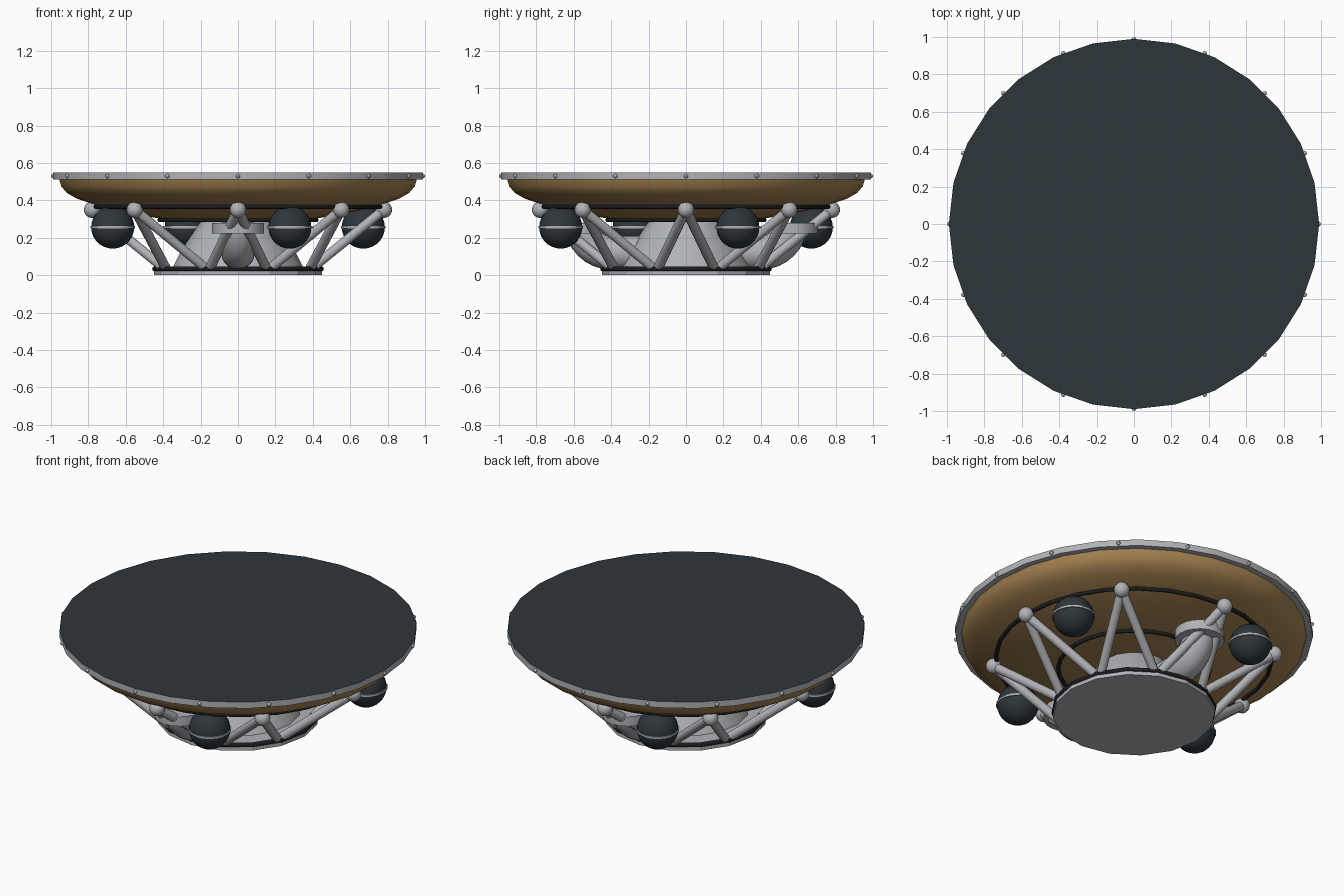
import bpy, bmesh, math
from mathutils import Vector

if "Cube" in bpy.data.objects:
    bpy.data.objects.remove(bpy.data.objects["Cube"])


def material(name, rgb):
    m = bpy.data.materials.new(name)
    m.use_nodes = True
    m.diffuse_color = (*rgb, 1)
    m.node_tree.nodes["Principled BSDF"].inputs["Base Color"].default_value = (*rgb, 1)
    return m


slate = material("dark slate", (0.027, 0.037, 0.044))
black = material("black rubber", (0.011, 0.012, 0.014))
grey = material("light grey metal", (0.44, 0.45, 0.47))
tan = material("tan ablator", (0.39, 0.23, 0.085))


def finish(bm, name, mat, angle=35):
    bmesh.ops.recalc_face_normals(bm, faces=bm.faces)
    mesh = bpy.data.meshes.new(name)
    bm.to_mesh(mesh)
    bm.free()
    mesh.materials.append(mat)
    ob = bpy.data.objects.new(name, mesh)
    bpy.context.collection.objects.link(ob)
    bpy.ops.object.select_all(action="DESELECT")
    ob.select_set(True)
    bpy.context.view_layer.objects.active = ob
    bpy.ops.object.shade_smooth_by_angle(angle=math.radians(angle))
    return ob


def lathe(name, profile, sides, mat, center=(0, 0, 0), angle=35):
    """Spin a radius/height profile about the vertical axis."""
    bm = bmesh.new()
    verts = [bm.verts.new((r, 0, z)) for r, z in profile]
    edges = [bm.edges.new(pair) for pair in zip(verts, verts[1:])]
    bmesh.ops.spin(bm, geom=verts + edges, cent=(0, 0, 0), axis=(0, 0, 1),
                   angle=math.tau, steps=sides, use_duplicate=False)
    bmesh.ops.remove_doubles(bm, verts=bm.verts, dist=0.0005)
    bmesh.ops.translate(bm, verts=bm.verts, vec=center)
    return finish(bm, name, mat, angle)


def ring(name, major, minor, z, sides, mat):
    steps = [i * math.tau / 8 for i in range(9)]
    profile = [(major + minor * math.cos(a), z + minor * math.sin(a)) for a in steps]
    return lathe(name, profile, sides, mat, angle=60)


def ball(name, center, radius, mat, segments=20):
    bm = bmesh.new()
    bmesh.ops.create_uvsphere(bm, u_segments=segments, v_segments=segments // 2 + 2, radius=radius)
    bmesh.ops.translate(bm, verts=bm.verts, vec=center)
    return finish(bm, name, mat)


def tube(name, points, radius, mat, sides=12):
    """Sweep a circle along a path lying in one vertical plane."""
    pts = [Vector(p) for p in points]
    bm = bmesh.new()
    loops = []
    side = None
    for i, p in enumerate(pts):
        d = (pts[min(i + 1, len(pts) - 1)] - pts[max(i - 1, 0)]).normalized()
        if side is None:
            side = d.cross(Vector((0, 0, 1))).normalized()
        up = side.cross(d)
        loops.append([bm.verts.new(p + radius * (side * math.cos(a) + up * math.sin(a)))
                      for a in (k * math.tau / sides for k in range(sides))])
    for a, b in zip(loops, loops[1:]):
        for k in range(sides):
            n = (k + 1) % sides
            bm.faces.new((a[k], a[n], b[n], b[k]))
    bm.faces.new(loops[0])
    bm.faces.new(loops[-1])
    return finish(bm, name, mat)


def polar(radius, degrees, z):
    a = math.radians(degrees)
    return (radius * math.cos(a), radius * math.sin(a), z)


# Shield: flat dark deck inside a grey rim, tan bowl underneath
rim = lathe("shield_rim", [(0, 0.55), (0.99, 0.55), (0.99, 0.512), (0.93, 0.512)], 28, grey, angle=20)
rim.data.materials.append(slate)
for face in rim.data.polygons:
    if abs(face.normal.z) > 0.5 and face.center.z > 0.54:
        face.material_index = 1
lathe("shield_bowl", [(0.957, 0.515), (0.945, 0.475), (0.915, 0.44), (0.865, 0.411), (0.77, 0.378),
                      (0.62, 0.34), (0.43, 0.305), (0.2, 0.285), (0, 0.28)], 28, tan)
ring("outer_bowl_ring", 0.765, 0.011, 0.366, 28, black)
ring("inner_bowl_ring", 0.42, 0.011, 0.295, 28, black)

# Bolts around the rim
for i in range(16):
    ball(f"rim_bolt_{i + 1}", polar(0.988, i * 22.5, 0.53), 0.012, grey, 8)

# Base plate and central housing
lathe("base_plate", [(0, 0), (0.45, 0), (0.45, 0.045), (0, 0.045)], 16, grey, angle=20)
ring("base_ring", 0.445, 0.014, 0.034, 16, black)
lathe("central_housing", [(0.35, 0.04), (0.3, 0.14), (0.2, 0.285)], 16, grey)

# Truss: eight joints, each on a pair of struts
for i in range(8):
    a = i * 45
    joint = polar(0.78, a, 0.35)
    ball(f"truss_joint_{i + 1}", joint, 0.044, grey, 16)
    for label, offset in (("a", -20.5), ("b", 20.5)):
        tube(f"truss_strut_{i + 1}{label}", [polar(0.425, a + offset, 0.04), joint], 0.026, grey)

# Four spherical tanks with a thin belt
for i in range(4):
    c = polar(0.725, i * 90 + 22.5, 0.257)
    ball(f"tank_{i + 1}", c, 0.115, slate, 24)
    lathe(f"tank_belt_{i + 1}", [(0.11, -0.006), (0.12, -0.006), (0.12, 0.006), (0.11, 0.006)],
          24, grey, center=c)

# Elbow ducts with a collar, front and back
for name, s in (("front", -1), ("back", 1)):
    path = [(0, s * 0.2, 0.12)]
    for k in range(9):
        a = k * math.pi / 16
        path.append((0, s * (0.4 + 0.16 * math.sin(a)), 0.28 - 0.16 * math.cos(a)))
    tube(f"{name}_duct", path, 0.09, grey, 20)
    lathe(f"{name}_duct_collar", [(0, 0.222), (0.138, 0.222), (0.138, 0.28), (0, 0.28)],
          20, grey, center=(0, s * 0.565, 0))
